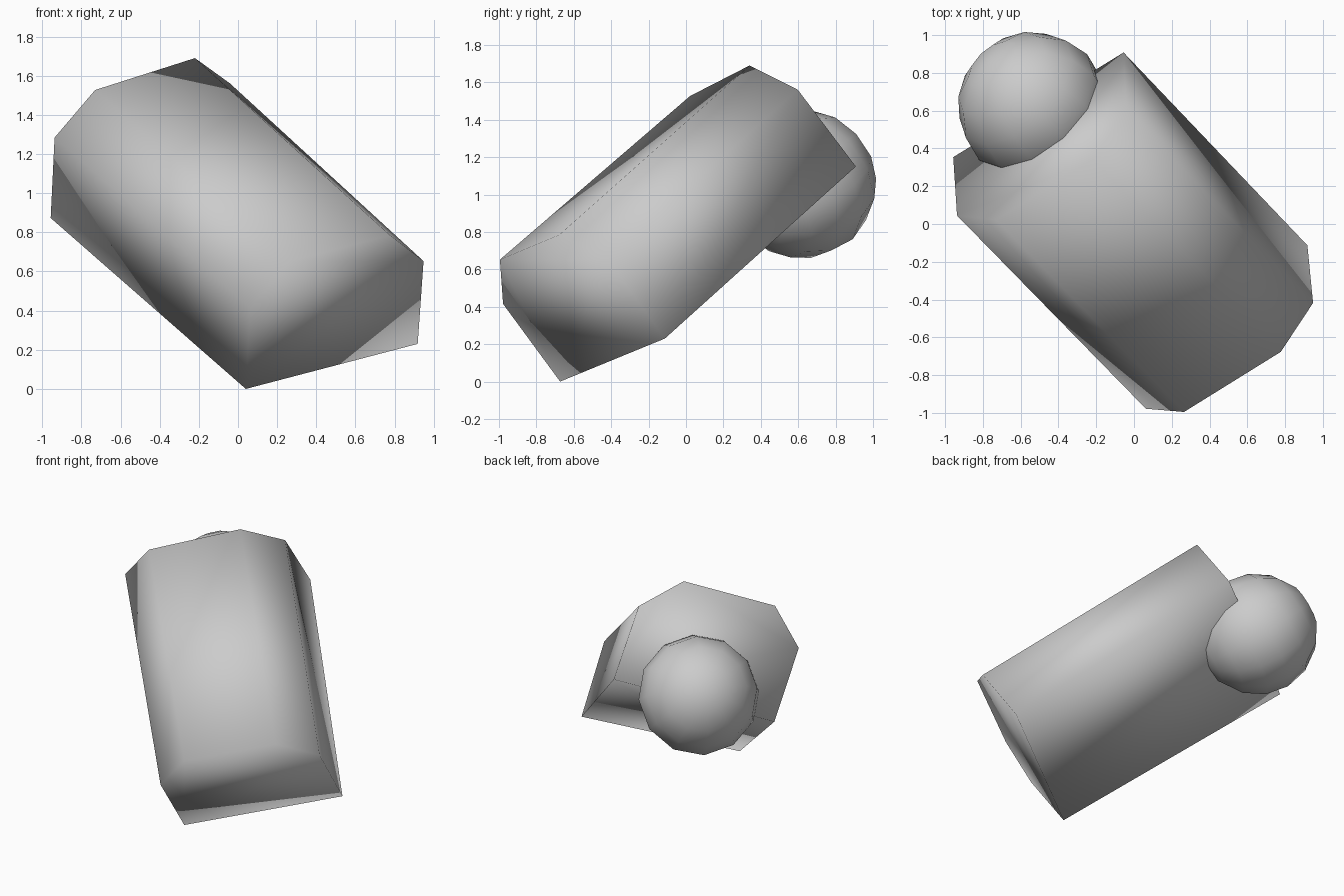
import bpy, bmesh
from mathutils import Vector, Matrix

if "Cube" in bpy.data.objects:
    bpy.data.objects.remove(bpy.data.objects["Cube"])

# six-sided slanted body: near-end and far-end outlines
near = [(.918, -.113, .23), (.948, -.418, .653), (.777, -.677, .785),
        (.265, -.995, .652), (.063, -.978, .415), (.04, -.673, .0)]
far = [(-.055, .908, 1.15), (-.04, .598, 1.56), (-.22, .34, 1.69),
       (-.73, .022, 1.527), (-.937, .045, 1.284), (-.957, .354, .873)]


def finish(bm, name):
    bmesh.ops.recalc_face_normals(bm, faces=bm.faces)
    mesh = bpy.data.meshes.new(name)
    bm.to_mesh(mesh)
    bm.free()
    mesh.shade_smooth()
    obj = bpy.data.objects.new(name, mesh)
    bpy.context.collection.objects.link(obj)
    return obj


bm = bmesh.new()
a = [bm.verts.new(p) for p in near]
b = [bm.verts.new(p) for p in far]
bm.faces.new(a)
bm.faces.new(b[::-1])
for i in range(6):
    j = (i + 1) % 6
    bm.faces.new((a[i], b[i], b[j], a[j]))
finish(bm, "slanted_body")

# round knob half sunk in the far end, its pole along the body axis
axis = Vector((-.99, 1.02, .90)).normalized()
side = Vector((1, 1, 0)).normalized()
side = (side - axis * side.dot(axis)).normalized()
up = axis.cross(side)
rot = Matrix((side, up, axis)).transposed().to_4x4()
bm = bmesh.new()
bmesh.ops.create_uvsphere(bm, u_segments=12, v_segments=8, radius=.4)
bmesh.ops.transform(bm, matrix=Matrix.Translation((-.535, .62, 1.055)) @ rot, verts=bm.verts)
finish(bm, "round_knob")
